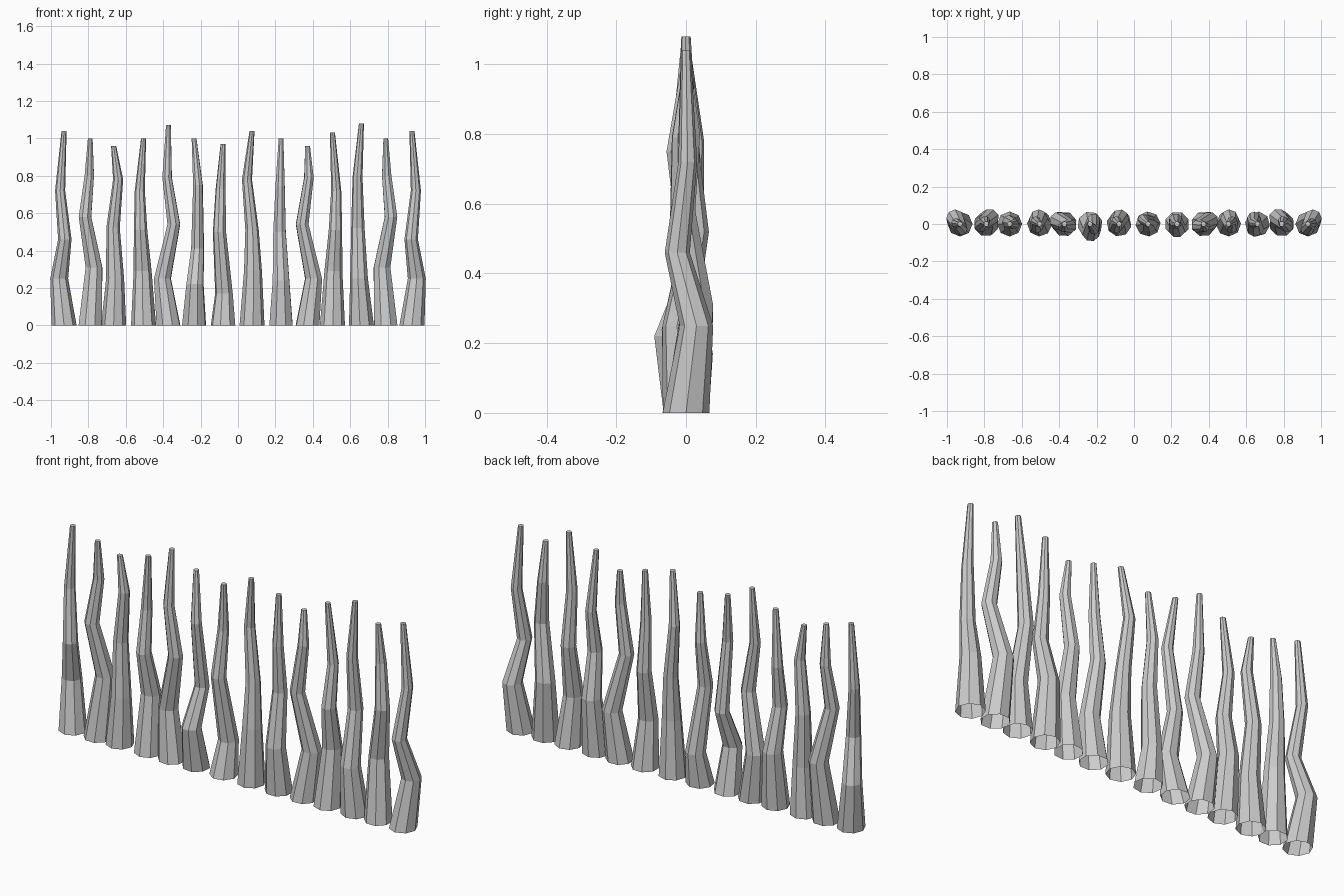
import bpy, bmesh, math

if "Cube" in bpy.data.objects:
    bpy.data.objects.remove(bpy.data.objects["Cube"])

SIDES = 8
RADII = [0.067, 0.048, 0.036, 0.027, 0.0135]   # base, three bends, tip


def stake(name, x, height, bends, flip, spin):
    """Tapered, bent stake: open underneath, capped at the tip."""
    bm = bmesh.new()
    path = [(0, 0, 0)] + bends + [(0, 0, height)]
    rings = []
    for (dx, dy, z), r in zip(path, RADII):
        ring = []
        for i in range(SIDES):
            a = spin + 2 * math.pi * i / SIDES
            ring.append(bm.verts.new((flip * dx + r * math.cos(a), dy + r * math.sin(a), z)))
        rings.append(ring)
    for low, high in zip(rings, rings[1:]):
        for i in range(SIDES):
            j = (i + 1) % SIDES
            bm.faces.new((low[i], low[j], high[j], high[i]))
    bm.faces.new(rings[-1])
    mesh = bpy.data.meshes.new(name)
    bm.to_mesh(mesh)
    bm.free()
    obj = bpy.data.objects.new(name, mesh)
    obj.location = (x, 0, 0)
    bpy.context.collection.objects.link(obj)


# Mirrored stakes: distance from centre, left and right height, bends of the left one
PAIRS = [
    (.93, 1.04, 1.04, [(-.026, .03, .25), (.004, -.025, .46), (-.021, .005, .72)]),
    (.79, 1.0, 1.0, [(.02, .033, .31), (-.028, -.007, .58), (-.005, .015, .8)]),
    (.505, 1.0, 1.03, [(-.005, .03, .29), (-.016, -.013, .51), (-.02, .015, .72)]),
    (.372, 1.07, .96, [(-.032, .017, .25), (.029, -.012, .54), (-.007, -.015, .79)]),
]
for n, (x, left, right, bends) in enumerate(PAIRS):
    stake(f"left_stake_{n + 1}", -x, left, bends, 1, n * .37)
    stake(f"right_stake_{n + 1}", x, right, bends, -1, math.pi - n * .37)

# Stakes with their own bends: x, height, bends
SINGLES = [
    (-.665, .96, [(.008, 0, .25), (-.003, .012, .52), (.024, 0, .78)]),
    (-.235, 1.0, [(.005, -.045, .22), (.019, .02, .41), (.021, -.03, .75)]),
    (-.08, .97, [(.005, .03, .17), (-.019, -.015, .5), (-.013, .015, .73)]),
    (.075, 1.04, [(.005, 0, .29), (0, .015, .51), (-.027, .025, .78)]),
    (.23, 1.0, [(0, -.025, .24), (-.008, .02, .5), (-.005, 0, .74)]),
    (.66, 1.08, [(-.013, -.02, .25), (-.019, .03, .52), (-.021, .005, .79)]),
]
for n, (x, height, bends) in enumerate(SINGLES):
    stake(f"middle_stake_{n + 1}", x, height, bends, 1, n * .29)
